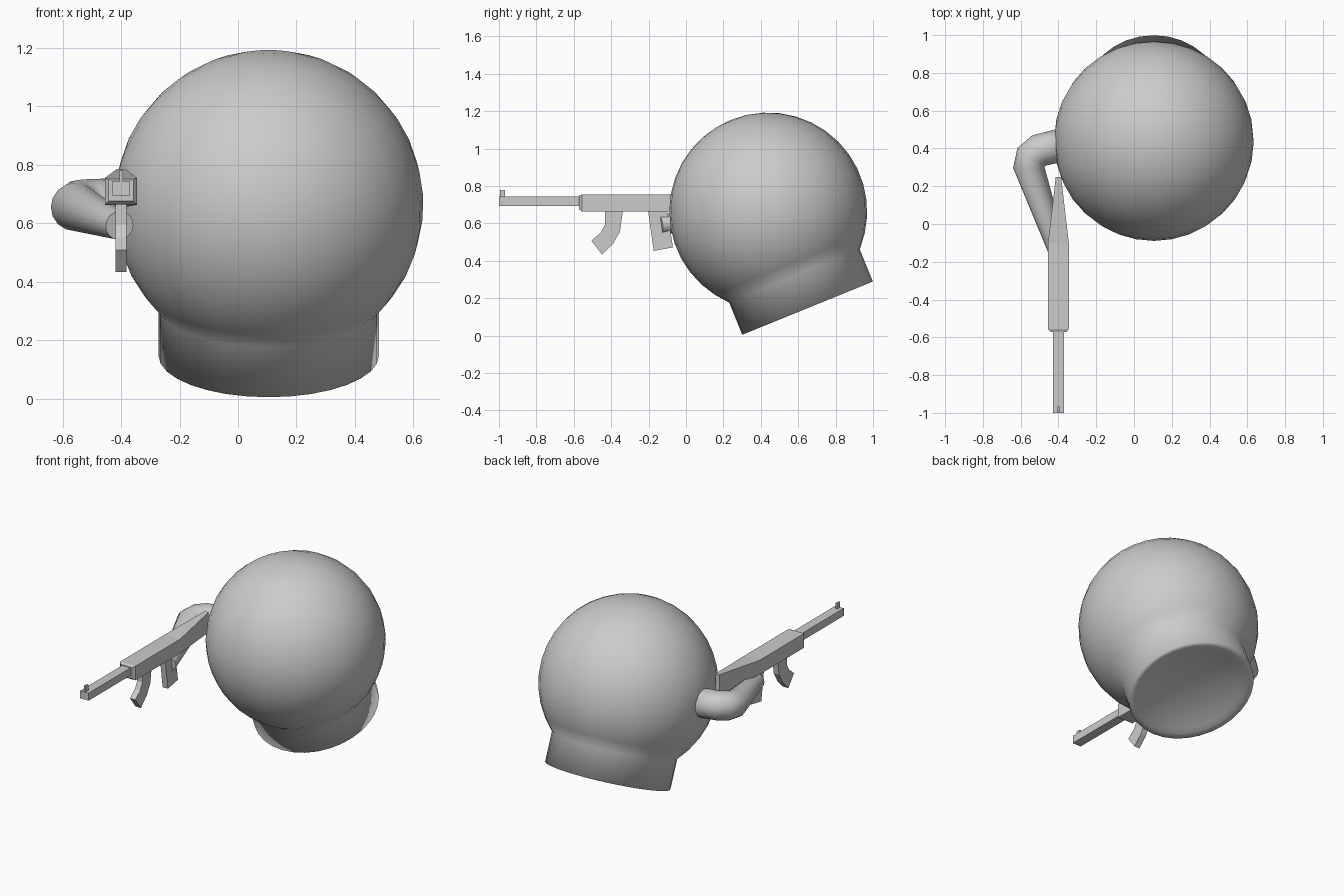
import bpy, bmesh, math
from mathutils import Matrix, Vector

if "Cube" in bpy.data.objects:
    bpy.data.objects.remove(bpy.data.objects["Cube"])

GUN_X = -0.40


def finish(name, bm, smooth=False):
    bmesh.ops.recalc_face_normals(bm, faces=bm.faces)
    me = bpy.data.meshes.new(name)
    bm.to_mesh(me)
    bm.free()
    for p in me.polygons:
        p.use_smooth = smooth
    ob = bpy.data.objects.new(name, me)
    bpy.context.collection.objects.link(ob)
    return ob


def loft(name, rings, smooth=False):
    """Skin a list of equal-length point rings and cap both ends."""
    bm = bmesh.new()
    vs = [[bm.verts.new(p) for p in r] for r in rings]
    n = len(rings[0])
    for a, b in zip(vs, vs[1:]):
        for i in range(n):
            j = (i + 1) % n
            bm.faces.new((a[i], a[j], b[j], b[i]))
    bm.faces.new(vs[0])
    bm.faces.new(vs[-1])
    return finish(name, bm, smooth)


def box_ring(y, half, z0, z1):
    return [(GUN_X - half, y, z0), (GUN_X + half, y, z0),
            (GUN_X + half, y, z1), (GUN_X - half, y, z1)]


def plate(name, outline, half):
    """Extrude a side (y, z) outline across x."""
    return loft(name, [[(GUN_X + s * half, y, z) for y, z in outline] for s in (-1, 1)])


# Ball body with collar and shallow hollow base, lathed about a tilted axis
R, DROP, COLLAR = 0.529, 0.558, 0.377
profile = [(0, 0.05), (0.12, 0.045), (0.23, 0.03), (0.31, 0.01), (0.345, 0.0),
           (COLLAR, 0.0), (COLLAR, 0.185)]
start = math.asin(COLLAR / R)
for i in range(1, 15):
    a = math.pi - start - (math.pi - start) * i / 14
    profile.append((R * math.sin(a), DROP + R * math.cos(a)))
bm = bmesh.new()
pts = [bm.verts.new((r, 0, z)) for r, z in profile]
edges = [bm.edges.new(e) for e in zip(pts, pts[1:])]
bmesh.ops.spin(bm, geom=pts + edges, axis=(0, 0, 1), cent=(0, 0, 0),
               angle=math.tau, steps=32)
bmesh.ops.remove_doubles(bm, verts=bm.verts, dist=0.0005)
tilt = math.atan2(0.285, 0.70)
bm.transform(Matrix.Translation((0.105, 0.65, 0.147)) @ Matrix.Rotation(tilt, 4, 'X'))
finish("ball_body", bm, True)

# Bent arm: tapered tube from the shoulder round the elbow to the hand
path = [((-0.33, 0.43, 0.665), 0.09), ((-0.50, 0.39, 0.663), 0.088),
        ((-0.543, 0.355, 0.66), 0.088), ((-0.557, 0.30, 0.655), 0.083),
        ((-0.405, -0.14, 0.592), 0.05)]
centres = [Vector(p) for p, r in path]
rings = []
for i, (p, r) in enumerate(path):
    c = centres[i]
    d0 = (c - centres[max(i - 1, 0)]).normalized()
    d1 = (centres[min(i + 1, len(path) - 1)] - c).normalized()
    d = (d0 + d1).normalized()
    side = d.cross(Vector((0, 0, 1))).normalized()
    up = side.cross(d)
    rings.append([c + r * (math.cos(t) * side + math.sin(t) * up)
                  for t in [math.tau * k / 16 for k in range(16)]])
arm = loft("arm", rings, True)
arm.data.polygons[-1].use_smooth = False

# Rifle receiver with chamfered nose and tapering stock
loft("receiver_and_stock", [box_ring(-0.572, 0.042, 0.676, 0.748),
                            box_ring(-0.556, 0.055, 0.663, 0.755),
                            box_ring(-0.10, 0.055, 0.663, 0.755),
                            box_ring(0.25, 0.014, 0.655, 0.785)])

# Barrel and front sight
loft("barrel", [box_ring(-1.0, 0.03, 0.694, 0.743), box_ring(-0.56, 0.03, 0.694, 0.743)])
loft("front_sight", [box_ring(-0.995, 0.006, 0.74, 0.78), box_ring(-0.967, 0.006, 0.74, 0.78)])

# Curved magazine and pistol grip
plate("magazine", [(-0.433, 0.67), (-0.337, 0.67), (-0.353, 0.556), (-0.39, 0.492),
                   (-0.449, 0.433), (-0.506, 0.508), (-0.455, 0.551), (-0.433, 0.594)], 0.019)
plate("grip", [(-0.203, 0.67), (-0.10, 0.67), (-0.07, 0.472), (-0.173, 0.453)], 0.019)
